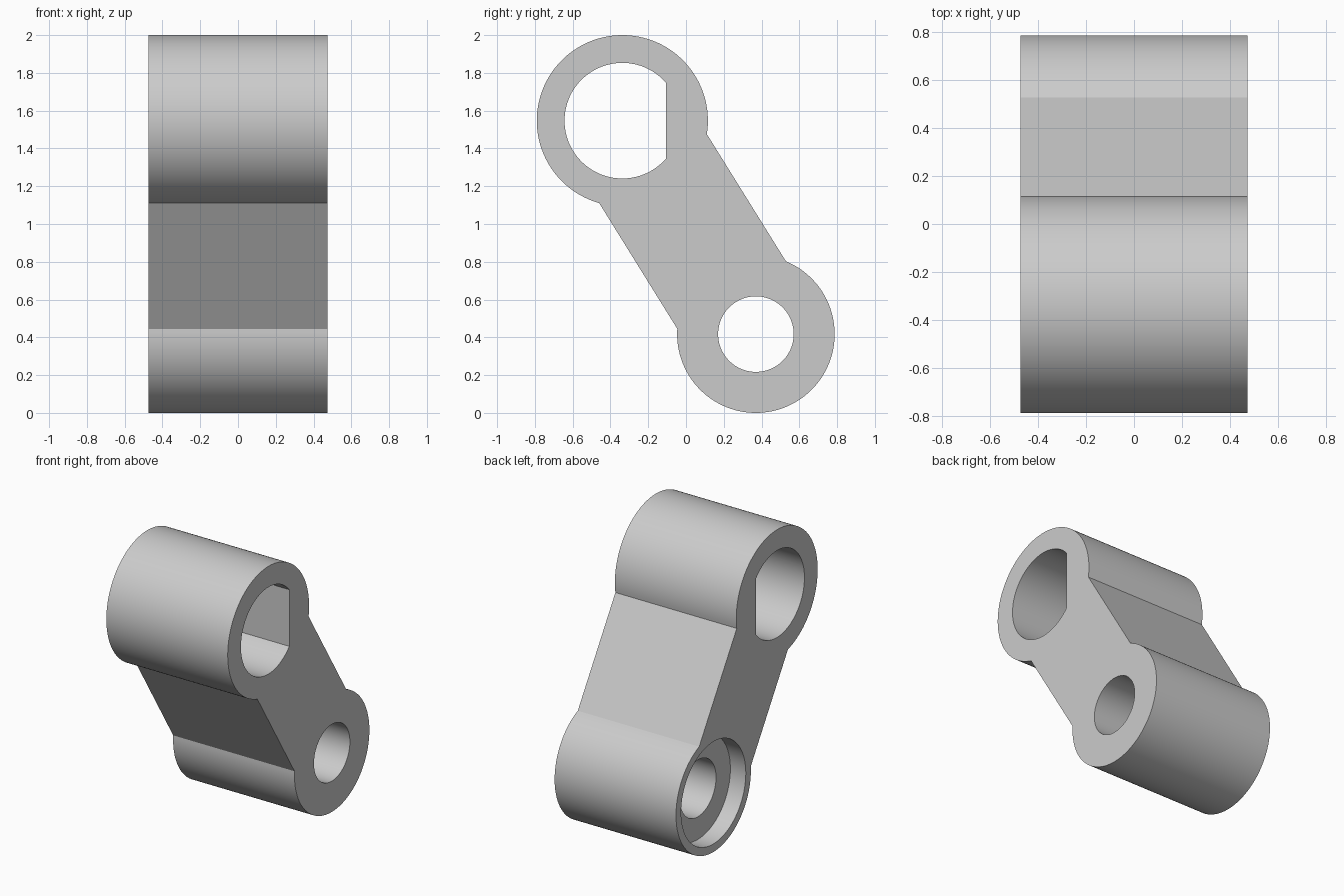
import bpy, bmesh
from math import atan2, cos, sin, tau, radians, acos

cube = bpy.data.objects.get("Cube")
if cube:
    bpy.data.objects.remove(cube, do_unlink=True)

HALF = 0.473
TOP, TOP_R, TOP_HOLE = (-0.337, 1.547), 0.453, 0.306
LOW, LOW_R, LOW_HOLE = (0.37, 0.417), 0.417, 0.2
FLAT_Y = -0.105

grey = bpy.data.materials.new("satin grey")
grey.use_nodes = True
grey.diffuse_color = (0.6, 0.6, 0.6, 1)
grey.node_tree.nodes["Principled BSDF"].inputs["Base Color"].default_value = (0.6, 0.6, 0.6, 1)


def arc(centre, r, start, end, steps=96):
    """Points on a counter-clockwise arc in the y-z plane."""
    return [(centre[0] + r * cos(start + (end - start) * i / steps),
             centre[1] + r * sin(start + (end - start) * i / steps))
            for i in range(steps + 1)]


def circle(centre, r):
    return arc(centre, r, 0, tau)[:-1]


def angle_to(centre, point):
    return atan2(point[1] - centre[1], point[0] - centre[0])


def prism(name, outline, x0, x1):
    """Extrude a y-z outline along x."""
    bm = bmesh.new()
    face = bm.faces.new([bm.verts.new((x0, y, z)) for y, z in outline])
    out = bmesh.ops.extrude_face_region(bm, geom=[face])["geom"]
    bmesh.ops.translate(bm, vec=(x1 - x0, 0, 0),
                        verts=[v for v in out if isinstance(v, bmesh.types.BMVert)])
    bmesh.ops.recalc_face_normals(bm, faces=bm.faces)
    mesh = bpy.data.meshes.new(name)
    bm.to_mesh(mesh)
    bm.free()
    mesh.materials.append(grey)
    ob = bpy.data.objects.new(name, mesh)
    bpy.context.collection.objects.link(ob)
    return ob


# Link body: two round bosses joined by a straight web
top_arc = arc(TOP, TOP_R, angle_to(TOP, (0.115, 1.475)), angle_to(TOP, (-0.46, 1.11)) + tau)
low_arc = arc(LOW, LOW_R, angle_to(LOW, (-0.047, 0.445)) - tau, angle_to(LOW, (0.53, 0.805)))
body = prism("link_body", top_arc + low_arc, -HALF, HALF)

# Cutters: D-shaped bore, round bore and a counterbore on the left-hand end
flat = acos((FLAT_Y - TOP[0]) / TOP_HOLE)
cutters = [
    prism("d_bore_cutter", arc(TOP, TOP_HOLE, flat, tau - flat), -1, 1),
    prism("round_bore_cutter", circle(LOW, LOW_HOLE), -1, 1),
    prism("counterbore_cutter", circle(LOW, 0.36), -1, -HALF + 0.12),
]

bpy.ops.object.select_all(action="DESELECT")
bpy.context.view_layer.objects.active = body
body.select_set(True)
for cutter in cutters:
    cutter.hide_render = True
    mod = body.modifiers.new(cutter.name, "BOOLEAN")
    mod.operation = "DIFFERENCE"
    mod.solver = "EXACT"
    mod.object = cutter
    bpy.ops.object.modifier_apply(modifier=mod.name)
    bpy.data.objects.remove(cutter, do_unlink=True)

bpy.ops.object.shade_smooth_by_angle(angle=radians(25))
